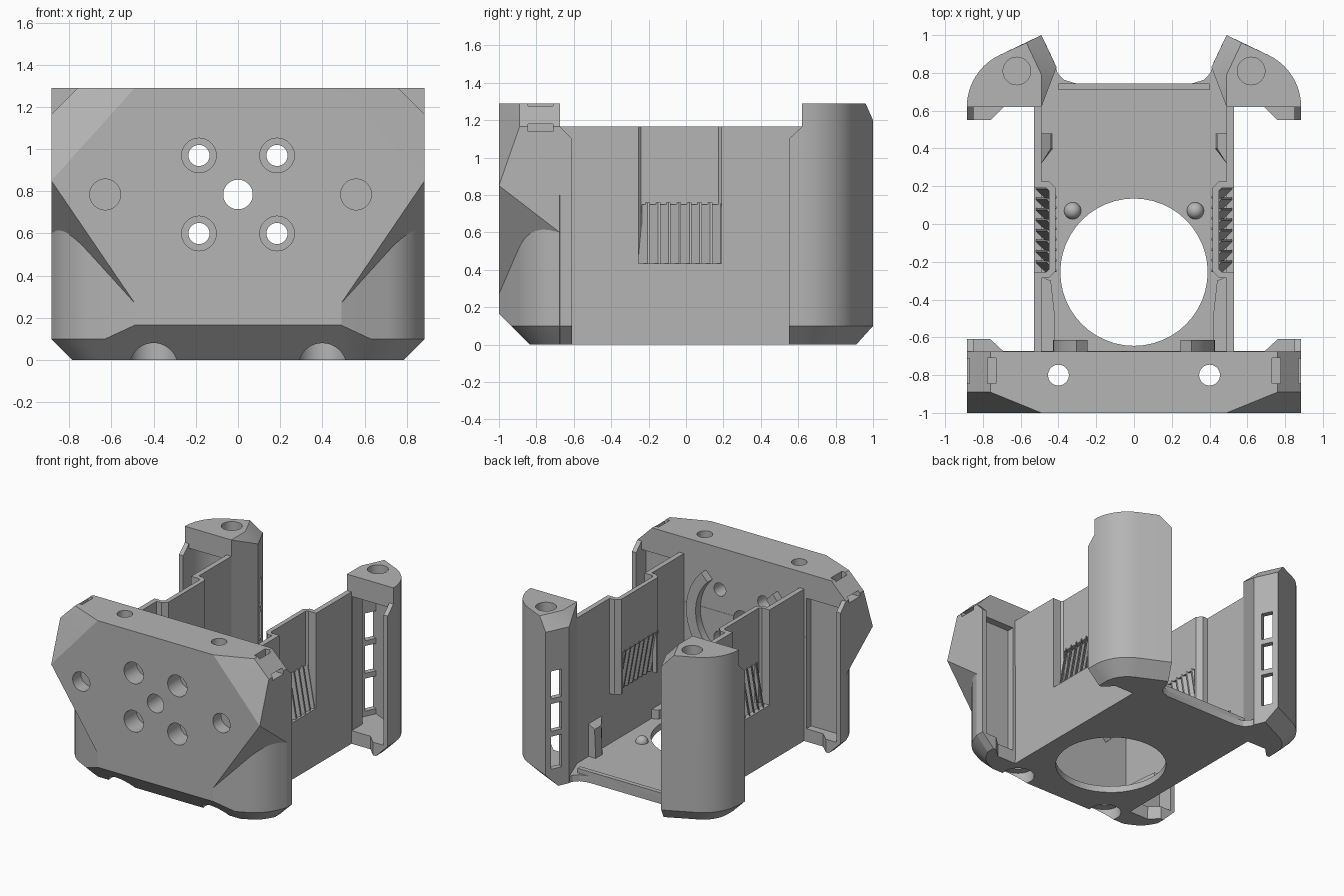
import bpy, bmesh, math
from mathutils import Matrix, Vector

if "Cube" in bpy.data.objects:
    bpy.data.objects.remove(bpy.data.objects["Cube"], do_unlink=True)

grey = bpy.data.materials.new("plain_grey")
grey.use_nodes = True
grey.diffuse_color = (0.46, 0.46, 0.46, 1)
grey.node_tree.nodes["Principled BSDF"].inputs["Base Color"].default_value = (0.46, 0.46, 0.46, 1)
parts = []


def finish(name, bm):
    bmesh.ops.recalc_face_normals(bm, faces=bm.faces)
    me = bpy.data.meshes.new(name)
    bm.to_mesh(me)
    bm.free()
    me.materials.append(grey)
    ob = bpy.data.objects.new(name, me)
    bpy.context.scene.collection.objects.link(ob)
    parts.append(ob)
    return ob


def hull(name, pts, s=1):
    bm = bmesh.new()
    verts = [bm.verts.new((s * x, y, z)) for x, y, z in pts]
    res = bmesh.ops.convex_hull(bm, input=verts)
    junk = {v for v in res["geom_interior"] + res["geom_unused"] if isinstance(v, bmesh.types.BMVert)}
    bmesh.ops.delete(bm, geom=list(junk), context="VERTS")
    bmesh.ops.dissolve_limit(bm, angle_limit=0.01, verts=bm.verts, edges=bm.edges)
    return finish(name, bm)


def box(name, xs, ys, zs, s=1):
    return hull(name, [(x, y, z) for x in xs for y in ys for z in zs], s)


def prism(name, outline, z0, z1, s=1, matrix=Matrix()):
    bm = bmesh.new()
    face = bm.faces.new([bm.verts.new((s * x, y, z0)) for x, y in outline])
    ext = bmesh.ops.extrude_face_region(bm, geom=[face])
    bmesh.ops.translate(bm, vec=(0, 0, z1 - z0),
                        verts=[v for v in ext["geom"] if isinstance(v, bmesh.types.BMVert)])
    bm.transform(matrix)
    return finish(name, bm)


def cylinder(name, r, centre, depth, along_y=False):
    m = Matrix.Translation(centre)
    if along_y:
        m = m @ Matrix.Rotation(math.pi / 2, 4, "X")
    bm = bmesh.new()
    bmesh.ops.create_cone(bm, cap_ends=True, segments=48, radius1=r, radius2=r, depth=depth, matrix=m)
    return finish(name, bm)


def cut(targets, cutters):
    for t in targets:
        for c in cutters:
            mod = t.modifiers.new("cut", "BOOLEAN")
            mod.operation = "DIFFERENCE"
            mod.solver = "EXACT"
            mod.object = c
        bpy.context.view_layer.update()
        dg = bpy.context.evaluated_depsgraph_get()
        me = bpy.data.meshes.new_from_object(t.evaluated_get(dg))
        t.modifiers.clear()
        t.data = me
    for c in cutters:
        parts.remove(c)
        bpy.data.objects.remove(c, do_unlink=True)


def corner_arc(inset, start=0):
    """Rounded outer corner shared by the front housing and rear pillars."""
    r = 0.304 - inset
    angles = [math.radians(start + (64.5 - start) * i / 10) for i in range(11)]
    return [(0.581 + r * math.cos(a), 0.62 + r * math.sin(a)) for a in angles]


# Front housing: rounded lower block and faceted upper block
low, up = [], []
for s in (1, -1):
    low += [(s * 0.49, -1, 0.165), (s * 0.49, -1, 0.8), (s * 0.63, -0.934, 0.1),
            (s * 0.604, -0.835, 0), (s * 0.785, -0.675, 0),
            (s * 0.885, -0.675, 0.1), (s * 0.885, -0.675, 0.8)]
    low += [(s * x, -y, z) for x, y in corner_arc(0, 10) for z in (0.1, 0.8)]
    low += [(s * x, -y, 0) for x, y in corner_arc(0.1, 16) if y < 0.835]
    up += [(s * x, y, z) for x, y, z in (
        (0.49, -1, 1.29), (0.885, -1, 0.85), (0.885, -0.89, 1.165), (0.76, -0.89, 1.29),
        (0.76, -0.675, 1.29), (0.885, -0.675, 1.165), (0.885, -0.83, 0.72),
        (0.885, -0.675, 0.6), (0.49, -1, 0.27), (0.49, -0.675, 0.02))]
housing = [hull("front_housing_lower", low), hull("front_housing_upper", up)]

holes = [cylinder("centre_hole", 0.07, (0, -0.8, 0.785), 1, True)]
for x in (-0.63, 0.56):
    holes.append(cylinder("side_recess", 0.073, (x, -1, 0.785), 0.2, True))
for s in (1, -1):
    for z in (0.6, 0.97):
        holes.append(cylinder("screw_hole", 0.05, (s * 0.185, -0.8, z), 1, True))
        holes.append(cylinder("screw_head", 0.082, (s * 0.185, -1, z), 0.3, True))
    holes.append(cylinder("bolt_hole", 0.055, (s * 0.4, -0.8, 0.7), 2))
    holes.append(cylinder("bolt_head", 0.115, (s * 0.4, -0.8, 0), 0.18))
    holes.append(box("strap_drop", (0.73, 0.775), (-0.845, -0.71), (1.14, 1.4), s))
    holes.append(box("strap_exit", (0.74, 1), (-0.844, -0.711), (1.139, 1.18), s))
    holes.append(box("back_pocket", (0.55, 0.85), (-0.73, -0.6), (0.1, 1.1), s))
cut(housing, holes)

# Floor with large round opening and rear lip
half = [(0.53, -0.68), (0.53, 0.85), (0.42, 0.85), (0.405, 0.8), (0.37, 0.763), (0.31, 0.745)]
floor = prism("floor", half + [(-x, y) for x, y in reversed(half)], 0, 0.05)
cut([floor], [cylinder("round_opening", 0.39, (0, -0.255, 0), 1)])
box("rear_lip", (-0.4, 0.4), (0.71, 0.745), (0.02, 0.085))

for s, side in ((1, "left"), (-1, "right")):
    # Side wall with an inset vent panel
    wall = box(side + "_wall", (0.49, 0.53), (-0.68, 0.75), (0, 1.165), s)
    cut([wall], [box("vent_gap", (0.4, 0.6), (-0.255, 0.19), (0.435, 1.3), s)])
    panel = prism(side + "_vent_panel", [
        (0.53, 0.19), (0.465, 0.19), (0.45, 0.175), (0.45, -0.24), (0.465, -0.255), (0.53, -0.255),
        (0.49, -0.285), (0.45, -0.285), (0.415, -0.25), (0.415, 0.19), (0.45, 0.225), (0.49, 0.225)],
        0.435, 1.165, s)
    cut([panel], [box("vent_window", (0.3, 0.459), (-0.235, 0.17), (0.4, 0.75), s)])

    # Leaning louvre fins
    for j in range(8):
        y = -0.255 + 0.0556 * j
        hull(f"{side}_vent_fin_{j}", [
            (x + dx, y + dy + t, z) for x, z in ((0.495, 0.43), (0.435, 0.76))
            for dx, dy in ((-0.025, 0), (0.025, 0.05)) for t in (0, 0.012)], s)

    # Rear pillar: hollow, with a slanted and slotted inner face
    arc = corner_arc(0)
    inner = [(0.49, 1), (0.41, 0.83), (0.49, 0.62)]
    pts = [(x, y, z) for x, y in arc for z in (0.1, 1.29)]
    pts += [(x, y, z) for x, y in inner for z in (0.1, 1.2)]
    pts += [(x, y, 0) for x, y in corner_arc(0.1) + [(0.447, 0.91)] + inner[1:]]
    pts += [(0.57, 0.96, 1.29), (0.49, 0.79, 1.29), (0.49, 0.62, 1.29)]
    pillar = hull(side + "_pillar", pts, s)
    room = corner_arc(0.035) + [(0.51, 0.945), (0.455, 0.83), (0.545, 0.6), (0.85, 0.6)]
    cutters = [hull("pillar_room", [(x, y, z) for x, y in room for z in (0.1, 1.13)], s),
               cylinder("top_recess", 0.073, (s * 0.62, 0.81, 1.29), 0.2)]
    along, across = Vector((0.426, 0.905)), Vector((0.905, -0.426))
    mid = Vector((0.455, 0.925))
    for z0, z1 in ((0.14, 0.39), (0.43, 0.64), (0.68, 0.89)):
        corners = [mid + along * a + across * b for a in (-0.045, 0.04) for b in (-0.08, 0.08)]
        cutters.append(hull("pillar_slot", [(p.x, p.y, z) for p in corners for z in (z0, z1)], s))
    cut([pillar], cutters)

    # Outer blades and chamfered feet facing each other
    for end, base, tip in (("front", -0.675, -0.61), ("rear", 0.62, 0.55)):
        hull(f"{side}_{end}_blade", [(x, y, z) for x in (0.85, 0.885) for y, z in (
            (base, 0.1), (tip, 0.1), (tip, 1.1), (base, 1.165))], s)
        hull(f"{side}_{end}_foot", [
            (x, y, z) for z, edge in ((0, 0.785), (0.1, 0.885))
            for x, y in ((0.69, base), (0.76, tip), (edge, tip), (edge, base))], s)

    # Inner details: locating pin, clip post, front gusset
    bm = bmesh.new()
    bmesh.ops.create_uvsphere(bm, u_segments=24, v_segments=12, radius=0.045,
                              matrix=Matrix.Translation((s * 0.325, 0.07, 0.05)))
    finish(side + "_pin", bm)
    hull(side + "_clip_post", [(0.49, 0.32, 0.04), (0.49, 0.48, 0.04), (0.43, 0.4, 0.04), (0.43, 0.48, 0.04),
                               (0.49, 0.32, 0.3), (0.49, 0.48, 0.3), (0.44, 0.4, 0.27), (0.44, 0.48, 0.27)], s)
    hull(side + "_gusset", [(x, y, z) for x, y in ((0.49, -0.28), (0.44, -0.3), (0.42, -0.48), (0.42, -0.68),
                            (0.49, -0.68)) for z in (0.04, 0.12)], s)

    # Curved rib on the inside of the front housing
    sweep = [math.radians(-45 + 7.5 * i) for i in range(13)]
    rib = [(0.43 * math.cos(a), 0.785 + 0.43 * math.sin(a)) for a in sweep]
    rib += [(0.35 * math.cos(a), 0.785 + 0.35 * math.sin(a)) for a in reversed(sweep)]
    prism(side + "_inner_rib", rib, 0.615, 0.68, s, Matrix.Rotation(math.pi / 2, 4, "X"))

# Smooth the rounded surfaces while keeping crisp edges
bpy.ops.object.select_all(action="DESELECT")
for ob in parts:
    ob.select_set(True)
bpy.context.view_layer.objects.active = parts[0]
bpy.ops.object.shade_smooth_by_angle(angle=math.radians(20))
